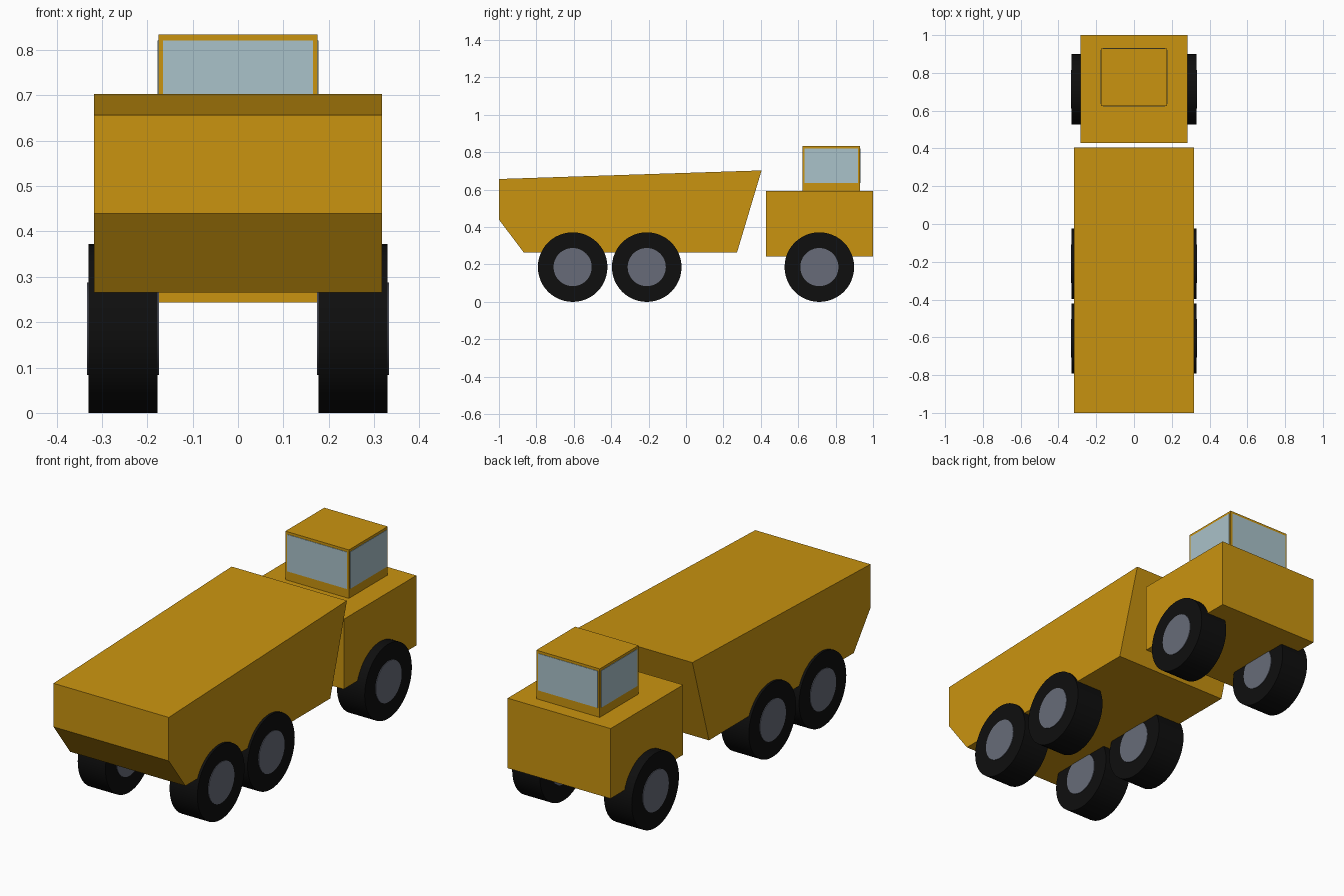
import bpy, bmesh, math
from mathutils import Matrix, Vector

cube = bpy.data.objects.get("Cube")
if cube:
    bpy.data.objects.remove(cube, do_unlink=True)


def material(name, rgb):
    mat = bpy.data.materials.new(name)
    mat.use_nodes = True
    mat.diffuse_color = (*rgb, 1)
    mat.node_tree.nodes["Principled BSDF"].inputs["Base Color"].default_value = (*rgb, 1)
    return mat


yellow = material("yellow paint", (0.59, 0.296, 0.005))
glass = material("pale blue glass", (0.40, 0.54, 0.585))
rubber = material("black rubber", (0.0045, 0.0045, 0.0045))
steel = material("grey steel", (0.135, 0.148, 0.19))


def add_object(name, bm, mat):
    bmesh.ops.recalc_face_normals(bm, faces=bm.faces)
    mesh = bpy.data.meshes.new(name)
    bm.to_mesh(mesh)
    bm.free()
    mesh.materials.append(mat)
    obj = bpy.data.objects.new(name, mesh)
    bpy.context.collection.objects.link(obj)
    return obj


def box(name, low, high, mat):
    low, high = Vector(low), Vector(high)
    bm = bmesh.new()
    bmesh.ops.create_cube(bm, size=1)
    bmesh.ops.scale(bm, vec=high - low, verts=bm.verts)
    bmesh.ops.translate(bm, vec=(low + high) / 2, verts=bm.verts)
    return add_object(name, bm, mat)


def extruded_profile(name, points, half_width, mat):
    bm = bmesh.new()
    face = bm.faces.new([bm.verts.new((-half_width, y, z)) for y, z in points])
    grown = bmesh.ops.extrude_face_region(bm, geom=[face], use_keep_orig=True)
    moved = [v for v in grown["geom"] if isinstance(v, bmesh.types.BMVert)]
    bmesh.ops.translate(bm, vec=(2 * half_width, 0, 0), verts=moved)
    return add_object(name, bm, mat)


def axle_cylinder(name, centre, radius, width, mat):
    bm = bmesh.new()
    bmesh.ops.create_cone(bm, cap_ends=True, segments=48, radius1=radius,
                          radius2=radius, depth=width)
    turn = Matrix.Translation(centre) @ Matrix.Rotation(math.pi / 2, 4, "Y")
    bmesh.ops.transform(bm, matrix=turn, verts=bm.verts)
    obj = add_object(name, bm, mat)
    bpy.ops.object.select_all(action="DESELECT")
    obj.select_set(True)
    bpy.context.view_layer.objects.active = obj
    bpy.ops.object.shade_smooth_by_angle(angle=math.radians(35))


# Load bed with slanted ends
extruded_profile("load_bed", [(-1, 0.657), (-1, 0.44), (-0.868, 0.265),
                              (0.273, 0.265), (0.404, 0.703)], 0.318, yellow)

# Tractor body and the cab on top
box("tractor_body", (-0.284, 0.428, 0.243), (0.284, 1, 0.592), yellow)
x, y0, y1 = 0.175, 0.624, 0.93
box("cab", (-x, y0, 0.59), (x, y1, 0.834), yellow)

# Windows on all four sides of the cab
low, high, frame, t = 0.637, 0.821, 0.01, 0.002
for side, s in (("left", 1), ("right", -1)):
    box(side + "_window", (s * x - t, y0 + frame, low), (s * x + t, y1 - frame, high), glass)
for side, y in (("bed_side", y0), ("nose_side", y1)):
    box(side + "_window", (frame - x, y - t, low), (x - frame, y + t, high), glass)

# Three pairs of wheels, with hubs showing on both faces
for axle, y in (("outer_bed", -0.606), ("inner_bed", -0.21), ("tractor", 0.713)):
    for side, s in (("left", 1), ("right", -1)):
        centre = (s * 0.2535, y, 0.186)
        axle_cylinder(f"{axle}_{side}_tyre", centre, 0.186, 0.153, rubber)
        axle_cylinder(f"{axle}_{side}_hub", centre, 0.102, 0.159, steel)
